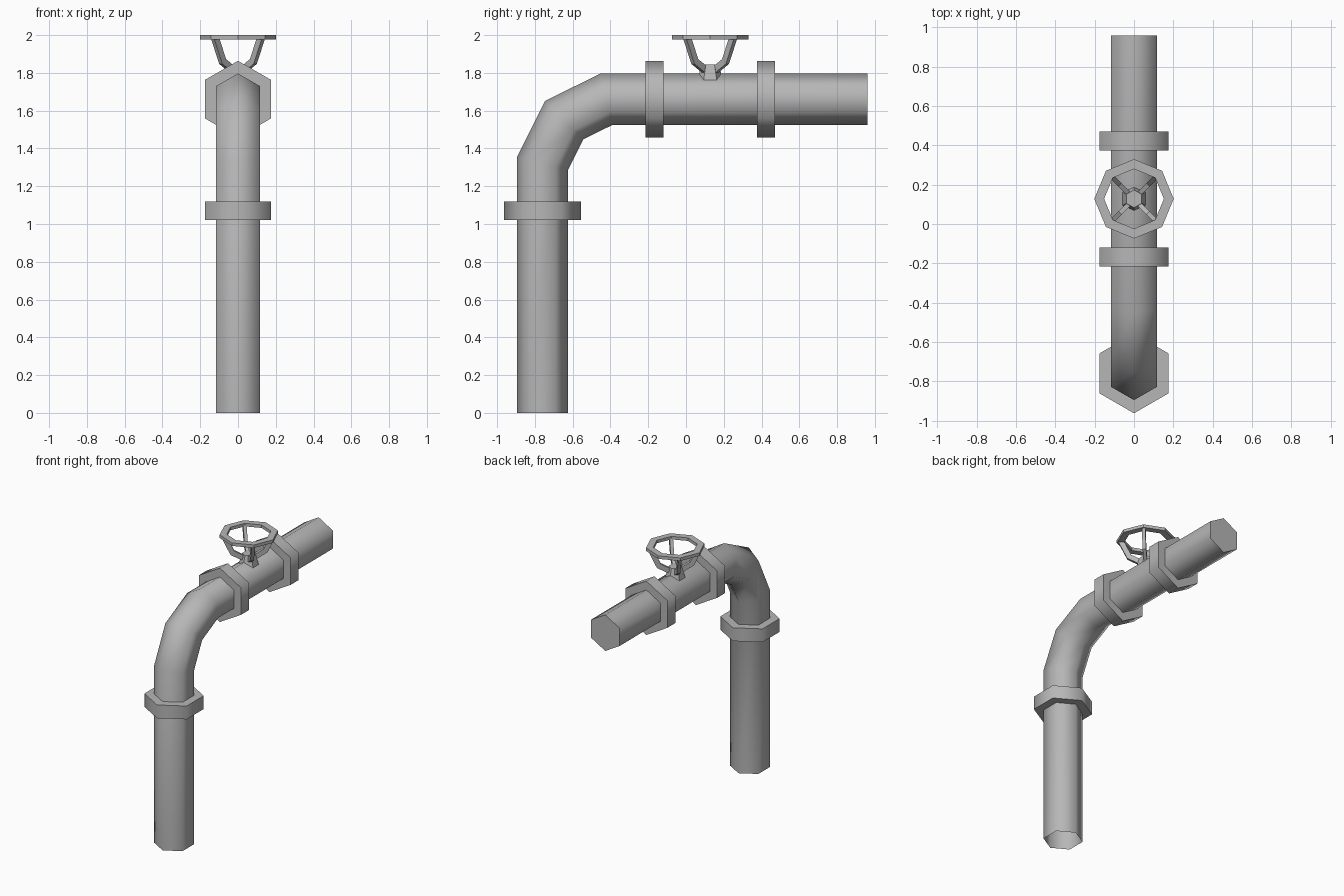
import bpy, bmesh, math
from mathutils import Vector

cube = bpy.data.objects.get("Cube")
if cube:
    bpy.data.objects.remove(cube, do_unlink=True)

grey = bpy.data.materials.new("pipe grey")
grey.use_nodes = True
colour = (0.47, 0.47, 0.47, 1)
grey.diffuse_color = colour
grey.node_tree.nodes["Principled BSDF"].inputs["Base Color"].default_value = colour


def finish(name, bm, angle):
    bmesh.ops.recalc_face_normals(bm, faces=bm.faces)
    mesh = bpy.data.meshes.new(name)
    bm.to_mesh(mesh)
    bm.free()
    mesh.materials.append(grey)
    ob = bpy.data.objects.new(name, mesh)
    bpy.context.collection.objects.link(ob)
    bpy.ops.object.select_all(action='DESELECT')
    ob.select_set(True)
    bpy.context.view_layer.objects.active = ob
    bpy.ops.object.shade_smooth_by_angle(angle=math.radians(angle))
    return ob


def sweep(name, path, side, section, scales=None, caps=(True, True), angle=65):
    """Sweep a section along a planar path with mitred corners; side is the plane normal."""
    bm = bmesh.new()
    path, side = [Vector(p) for p in path], Vector(side).normalized()
    rings = []
    for i, p in enumerate(path):
        a = (p - path[i - 1]).normalized() if i else (path[1] - p).normalized()
        b = (path[i + 1] - p).normalized() if i < len(path) - 1 else a
        t = (a + b).normalized()
        out = side.cross(t) / t.dot(a)
        s = scales[i] if scales else 1
        rings.append([bm.verts.new(p + (side * u + out * v) * s) for u, v in section])
    n = len(section)
    for r0, r1 in zip(rings, rings[1:]):
        for k in range(n):
            bm.faces.new((r0[k], r0[(k + 1) % n], r1[(k + 1) % n], r1[k]))
    for ring, cap in zip((rings[0], rings[-1]), caps):
        if cap:
            bm.faces.new(ring)
    return finish(name, bm, angle)


def hexagon(r):
    return [(r * math.sin(k * math.pi / 3), r * math.cos(k * math.pi / 3)) for k in range(6)]


X = (1, 0, 0)
PIPE_Y, PIPE_Z, VALVE_Y = -0.76, 1.661, 0.128

# Bent hexagonal pipe, open at the foot
sweep("pipe", [(0, PIPE_Y, 0), (0, PIPE_Y, 1.32), (0, -0.645, 1.55),
               (0, -0.42, PIPE_Z), (0, 0.96, PIPE_Z)], X, hexagon(0.136), caps=(False, True))

# Hexagonal coupling nuts
sweep("riser_nut", [(0, PIPE_Y, 1.02), (0, PIPE_Y, 1.12)], X, hexagon(0.203))
for name, y in (("front_nut", -0.215), ("back_nut", 0.375)):
    sweep(name, [(0, y, PIPE_Z), (0, y + 0.096, PIPE_Z)], X, hexagon(0.203))

# Tapered valve hub
sweep("valve_hub", [(0, VALVE_Y, 1.74), (0, VALVE_Y, 1.845)], X,
      hexagon(0.075), scales=(1, 0.6), angle=30)

# Four bent spokes rising to the wheel
bar = [(-0.012, -0.018), (0.012, -0.018), (0.012, 0.018), (-0.012, 0.018)]
for k in range(4):
    a = math.pi / 4 + k * math.pi / 2
    c, s = math.cos(a), math.sin(a)
    path = [(r * c, VALVE_Y + r * s, z) for r, z in
            ((0.02, 1.805), (0.115, 1.86), (0.172, 1.985))]
    sweep(f"valve_spoke_{k + 1}", path, (-s, c, 0), bar, angle=30)

# Octagonal handwheel rim
bm = bmesh.new()
rings = []
for k in range(8):
    a = k * math.pi / 4
    rings.append([bm.verts.new((r * math.cos(a), VALVE_Y + r * math.sin(a), z))
                  for r, z in ((0.152, 1.977), (0.202, 1.977), (0.202, 2), (0.152, 2))])
for k in range(8):
    p, q = rings[k], rings[(k + 1) % 8]
    for j in range(4):
        bm.faces.new((p[j], p[(j + 1) % 4], q[(j + 1) % 4], q[j]))
finish("handwheel_rim", bm, 30)
